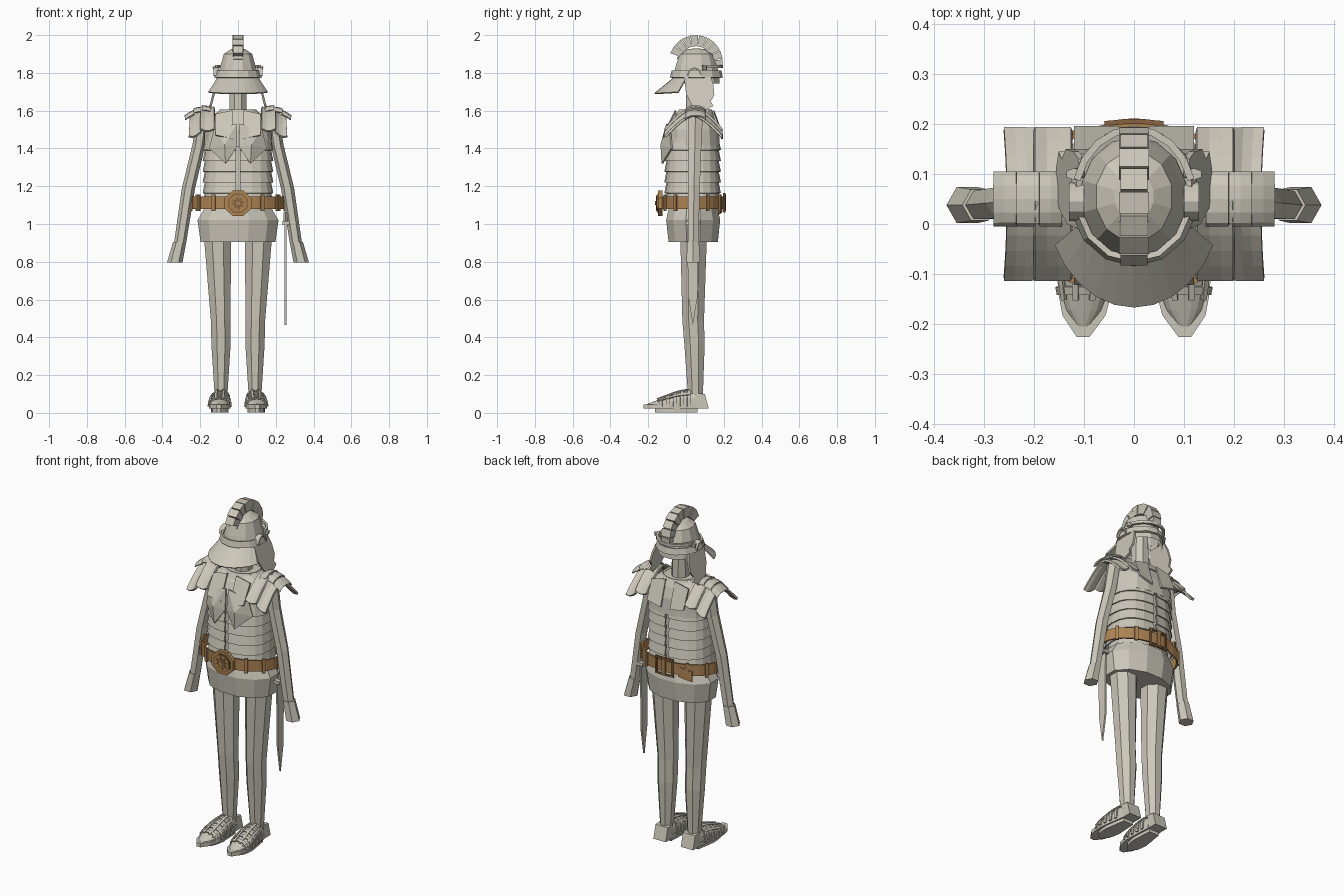
import bpy, bmesh
from math import sin, cos, pi, radians, copysign

cube = bpy.data.objects.get("Cube")
if cube:
    bpy.data.objects.remove(cube)


def material(name, rgb):
    m = bpy.data.materials.new(name)
    m.use_nodes = True
    m.diffuse_color = (*rgb, 1)
    m.node_tree.nodes["Principled BSDF"].inputs["Base Color"].default_value = (*rgb, 1)
    return m


GREY = material("warm grey", (0.60, 0.57, 0.49))
TAN = material("tan leather", (0.42, 0.23, 0.09))
BROWN = material("dark bronze", (0.25, 0.13, 0.05))


def build(name, verts, faces, mat, thick=0):
    bm = bmesh.new()
    vs = [bm.verts.new(v) for v in verts]
    for f in faces:
        bm.faces.new([vs[i] for i in f])
    bmesh.ops.recalc_face_normals(bm, faces=bm.faces[:])
    me = bpy.data.meshes.new(name)
    bm.to_mesh(me)
    bm.free()
    me.materials.append(mat)
    ob = bpy.data.objects.new(name, me)
    bpy.context.collection.objects.link(ob)
    if thick:
        mod = ob.modifiers.new("thickness", "SOLIDIFY")
        mod.thickness, mod.offset = thick, 0
    return ob


def oval(a, power=1):
    c, s = cos(a), sin(a)
    return copysign(abs(c) ** power, c), copysign(abs(s) ** power, s)


def loft(name, rings, mat=GREY, n=8, turn=0.5, caps=True, power=1, thick=0):
    """Stack of oval rings, each given as (x, y, z, rx, ry)."""
    verts = []
    for x, y, z, rx, ry in rings:
        for i in range(n):
            c, s = oval(2 * pi * (i + turn) / n, power)
            verts.append((x + rx * c, y + ry * s, z))
    faces = [(r * n + i, r * n + (i + 1) % n, (r + 1) * n + (i + 1) % n, (r + 1) * n + i)
             for r in range(len(rings) - 1) for i in range(n)]
    if caps:
        faces += [tuple(range(n)), tuple(range(len(verts) - n, len(verts)))]
    return build(name, verts, faces, mat, thick)


def prism(name, pts, place, w0, w1, mat=GREY):
    """Flat outline extruded from depth w0 to w1."""
    n = len(pts)
    verts = [place(u, v, w) for w in (w0, w1) for u, v in pts]
    faces = [(i, (i + 1) % n, n + (i + 1) % n, n + i) for i in range(n)]
    return build(name, verts, faces + [tuple(range(n)), tuple(range(n, 2 * n))], mat)


def sheet(name, fn, nu, nv, thick=0.008, mat=GREY):
    verts = [fn(i / nu, j / nv) for i in range(nu + 1) for j in range(nv + 1)]
    k = nv + 1
    faces = [(i * k + j, i * k + j + 1, (i + 1) * k + j + 1, (i + 1) * k + j)
             for i in range(nu) for j in range(nv)]
    return build(name, verts, faces, mat, thick)


def lerp(a, b, t):
    return a + (b - a) * t


def along(table, t):
    for (t0, a), (t1, b) in zip(table, table[1:]):
        if t <= t1:
            return lerp(a, b, (t - t0) / (t1 - t0))
    return table[-1][1]


def box(name, x, y, z, mat=GREY):
    pts = [(x[0], y[0]), (x[1], y[0]), (x[1], y[1]), (x[0], y[1])]
    return prism(name, pts, lambda u, v, w: (u, v, w), z[0], z[1], mat)


# Hips, torso core, yoke and neck
loft("hips", [(0, .038, .905, .205, .135), (0, .038, 1.02, .222, .148),
              (0, .038, 1.08, .185, .135)], n=12)
loft("torso_core", [(0, .035, 1.05, .165, .125), (0, .035, 1.45, .165, .125)], n=16, power=.8)
loft("yoke", [(0, .04, 1.41, .182, .142), (0, .04, 1.5, .178, .135), (0, .045, 1.56, .16, .11),
              (0, .05, 1.6, .10, .08)], n=16, power=.8)
loft("neck", [(0, .05, 1.58, .05, .055), (0, .05, 1.8, .045, .05)])
loft("collar", [(0, .05, 1.565, .115, .105), (0, .05, 1.605, .095, .085)], n=12, caps=False, thick=.01)

# Body plates and shoulder armour, both sides
WIDTH = [(0, .012), (.15, .04), (.4, .055), (.7, .047), (1, .038)]
HEIGHT = [(0, .045), (.3, .075), (.65, .11), (1, .12)]
for s, side in ((1, "left"), (-1, "right")):
    for i in range(6):
        top = 1.455 - i * .057

        def band(u, v):
            c, sn = oval(lerp(-pi / 2 + .03, pi / 2 - .03, u), .8)
            grow = lerp(.171, .184, v)
            return (s * grow * c, .035 + (grow - .037) * sn, top - .064 * v)
        sheet(f"{side}_torso_band_{i + 1}", band, 10, 1, .006)

    # Pointed chest plates
    build(f"{side}_chest_plate",
          [(s * x, y, z) for x, y, z in ((.008, -.10, 1.53), (.125, -.085, 1.5), (.15, -.075, 1.40),
                                         (.065, -.125, 1.32), (.006, -.11, 1.41), (.07, -.13, 1.42))],
          [(i, (i + 1) % 5, 5) for i in range(5)], GREY, .01)
    for face, y0, y1 in (("front", -.055, -.118), ("back", .145, .192)):
        build(f"{side}_{face}_collar_flap",
              [(s * x, y, z) for x, y, z in ((.03, y0, 1.6), (.12, y0, 1.58), (.12, y1, 1.47),
                                             (.03, y1, 1.45))], [(0, 1, 2, 3)], GREY, .01)

    # Draped shoulder plates
    for i, (x0, x1, peak) in enumerate(((.125, .20, 1.605), (.19, .255, 1.59))):
        def drape(u, v):
            t = lerp(-1, 1, u)
            lip = .012 * abs(2 * v - 1) ** 2
            return (s * (lerp(x0, x1, v) + .006 * i * t * t), .04 + .15 * t,
                    peak + lip - .115 * abs(t) ** 1.5 - .025 * v * i)
        sheet(f"{side}_shoulder_plate_{i + 1}", drape, 10, 3, .012)
    for i in range(3):
        def cap(u, v):
            a = lerp(0, pi, u)
            x = .145 + .045 * (i + v)
            return (s * x, .05 - .052 * cos(a), 1.605 - 4.5 * (x - .17) ** 2 + .022 * sin(a) - .008 * (1 - v))
        sheet(f"{side}_shoulder_cap_{i + 1}", cap, 6, 2)

    # Arm and hand
    loft(f"{side}_arm", [(s * .185, .05, 1.58, .032, .045), (s * .207, .047, 1.42, .034, .04),
                         (s * .262, .042, 1.19, .035, .036), (s * .308, .038, .89, .032, .032)], n=6, turn=0)
    loft(f"{side}_hand", [(s * .309, .038, .905, .035, .036), (s * .335, .038, .795, .041, .042)],
         n=6, turn=0)

    # Leg and heel
    loft(f"{side}_leg", [(s * .108, .04, .93, .078, .076), (s * .092, .038, .49, .056, .062),
                         (s * .09, .045, .36, .055, .058), (s * .09, .05, .1, .037, .043)])
    build(f"{side}_heel", [(s * (.09 + dx), y, z) for dx in (-.04, .04)
                           for y, z in ((.05, .105), (.1, .1), (.12, .022), (.06, .022))],
          [(0, 1, 2, 3), (4, 5, 6, 7)] + [(i, (i + 1) % 4, 4 + (i + 1) % 4, 4 + i) for i in range(4)], GREY)

    # Sandal: sole, foot and lattice of straps
    def foot(t, v, lift=0):
        a = lerp(0, pi, v)
        return (s * (.102 - .012 * t) - (along(WIDTH, t) + lift) * cos(a), lerp(-.205, .06, t),
                .034 + (along(HEIGHT, t) - .034 + lift) * sin(a) ** .7)
    ts = [0, .07, .15, .3, .45, .7, 1]
    outline = [(t, -1) for t in ts] + [(t, 1) for t in reversed(ts)]
    for label, z0, z1, f in (("sole", .022, .045, 1.08), ("tread", .003, .022, .85)):
        prism(f"{side}_sandal_{label}", outline,
              lambda t, e, w: (s * (.102 - .012 * t) + e * f * along(WIDTH, t), lerp(-.205, .06, t * f + 1 - f), w),
              z0, z1)
    sheet(f"{side}_foot", lambda u, v: foot(u, v), 8, 8, .004)
    for i in range(5):
        t0 = .24 + .14 * i
        sheet(f"{side}_cross_strap_{i + 1}", lambda u, v: foot(t0 + .06 * u, v, .007), 1, 8, .007)
    for i, v0 in enumerate((.18, .36, .56, .74)):
        sheet(f"{side}_long_strap_{i + 1}", lambda u, v: foot(.2 + .65 * u, v0 + .07 * v, .01), 5, 1, .007)

    # Cheek guard with scalloped edge, and ear guard
    cheek = [(-.01, 1.78), (0, 1.69), (.03, 1.63), (.07, 1.6), (.11, 1.605), (.145, 1.625), (.13, 1.65),
             (.15, 1.68), (.145, 1.74), (.13, 1.78)]
    prism(f"{side}_cheek_guard", cheek, lambda y, z, w: (s * (.105 + (1.78 - z) * .26 + w), y, z), -.006, .006)
    sheet(f"{side}_ear_guard", lambda u, v: (s * (.1 + .03 * v), .045 - .035 * cos(pi * u),
                                             1.785 + .04 * sin(pi * u)), 6, 1)
    loft(f"{side}_brow_stud", [(s * .115, .1, 1.815, .018, .012), (s * .12, .1, 1.835, .018, .012)], n=6)

# Helmet bowl, rim, brow bar and flared guard
loft("helmet_bowl", [(0, .055, 1.745, .118, .128), (0, .055, 1.8, .108, .122), (0, .055, 1.83, .098, .115),
                     (0, .055, 1.9, .078, .092), (0, .055, 1.925, .04, .05), (0, .055, 1.93, .006, .006)],
     n=12, caps=False)
loft("helmet_rim", [(0, .055, 1.775, .124, .134), (0, .055, 1.81, .113, .126)], n=14, caps=False, thick=.012)
sheet("brow_bar", lambda u, v: (.118 * cos(lerp(.25, pi - .25, u)), .055 + .135 * sin(lerp(.25, pi - .25, u)),
                                1.825 + .016 * v), 8, 1, .014)


def guard(u, v):
    a = lerp(radians(205), radians(335), u)
    return (lerp(.115, .172, v) * cos(a), .05 + lerp(.11, .215, v) * sin(a),
            lerp(1.775, 1.69, v) + .012 * (1 - sin(-a)) * v)


sheet("neck_guard", guard, 10, 2)

# Crest of fanned blocks on a curved holder
def fan(y0, z0):
    return lambda a, r, w: (w, y0 + r * cos(a), z0 + r * sin(a))


for i in range(9):
    a0 = radians(-12 + i * 19.4)
    a1 = a0 + radians(17.5)
    half = .03 if i % 2 else .027
    prism(f"crest_block_{i + 1}", [(a0, .085), (a0, .143), (a1, .143), (a1, .085)], fan(.052, 1.857), -half, half)
sheet("crest_holder", lambda u, v: fan(.052, 1.857)(lerp(-.2, pi - .15, u), .093, lerp(-.024, .024, v)), 12, 1, .016)


# Belt with loops, back clasp and layered buckle
def belt_point(a, z, out=0):
    return ((.238 + out) * cos(a), .035 + (.165 + out) * sin(a), z)


sheet("belt", lambda u, v: belt_point(2 * pi * u, lerp(1.08, 1.145, v)), 28, 1, .01, TAN)
for i, deg in enumerate((0, 28, 57, 90, 123, 152, 180, 212, 238, 302, 328)):
    a = radians(deg)
    sheet(f"belt_loop_{i + 1}", lambda u, v: belt_point(a + lerp(-.045, .045, u), lerp(1.07, 1.155, v), .007),
          1, 1, .01, TAN)
for i, (d0, d1, z0, z1) in enumerate(((76, 104, 1.06, 1.07), (76, 104, 1.155, 1.165),
                                      (76, 79, 1.06, 1.165), (101, 104, 1.06, 1.165))):
    sheet(f"back_clasp_bar_{i + 1}", lambda u, v: belt_point(radians(lerp(d0, d1, u)), lerp(z0, z1, v), .006),
          3, 1, .01, BROWN)
sheet("belt_end", lambda u, v: belt_point(radians(lerp(110, 130, u)), lerp(1.07, 1.13, v) - .02 * u, .014 * u),
      3, 1, .008, TAN)


def disc(r, n, inner=1):
    return [(r * (inner if i % 2 else 1) * cos(2 * pi * (i + .5) / n),
             r * (inner if i % 2 else 1) * sin(2 * pi * (i + .5) / n)) for i in range(n)]


def on_front(u, v, w):
    return (u, w, 1.11 + .95 * v)


prism("buckle", disc(.076, 8), on_front, -.147, -.125, TAN)
prism("buckle_ring", disc(.058, 8), on_front, -.152, -.147, BROWN)
prism("buckle_face", disc(.05, 8), on_front, -.155, -.152, TAN)
prism("buckle_star", disc(.04, 16, .55), on_front, -.159, -.155, BROWN)
prism("buckle_boss", disc(.012, 8), on_front, -.163, -.159, TAN)

# Sword hanging at the left hip
blade = [(.005, 1.0), (.065, 1.0), (.062, .62), (.036, .465), (.012, .62)]
prism("sword_blade", blade, lambda y, z, w: (w, y, z), .246, .256)
box("sword_guard", (.235, .272), (-.002, .072), (.995, 1.015))
loft("sword_grip", [(.252, .035, 1.015, .012, .015), (.252, .035, 1.06, .012, .015)], n=6)
